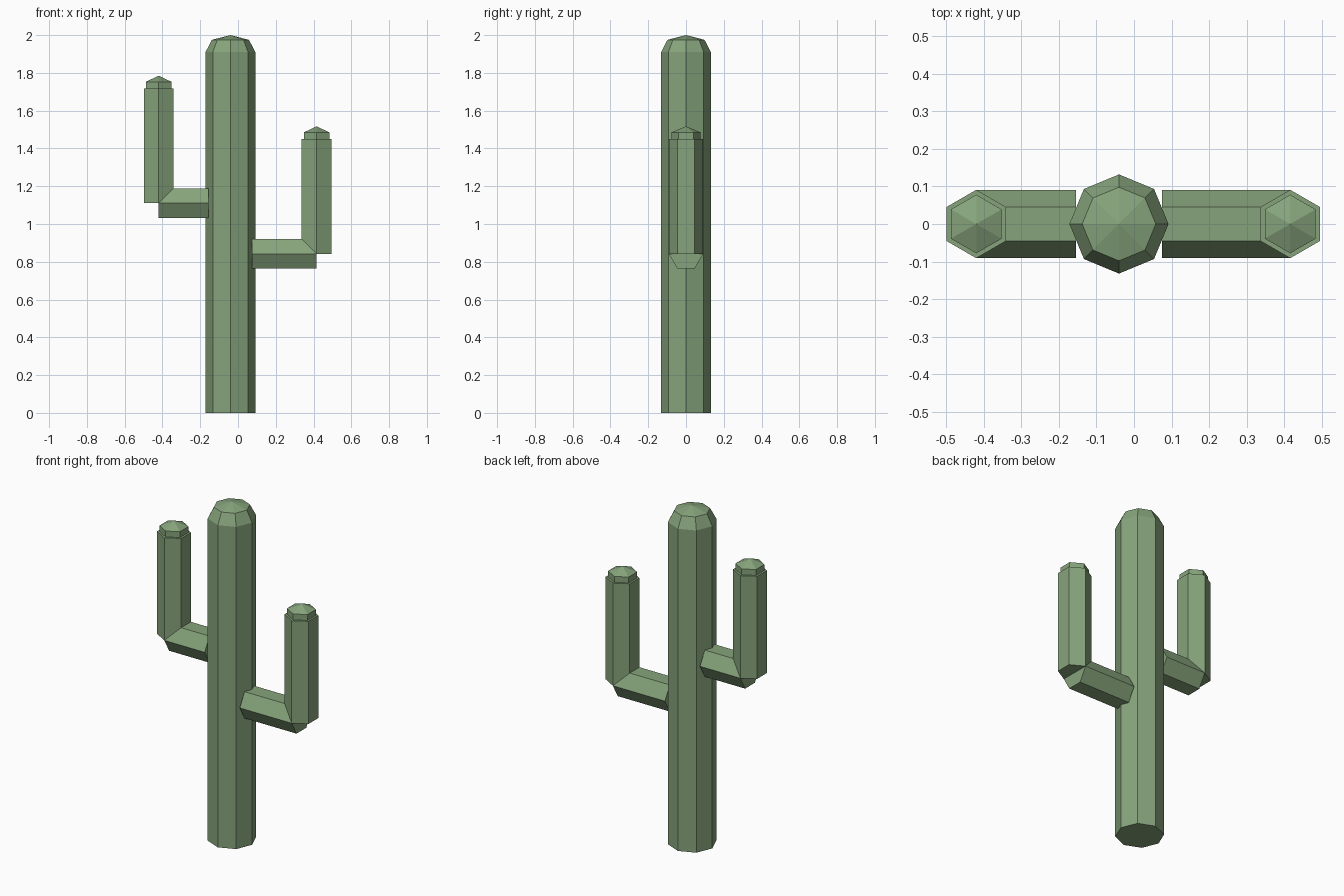
import bpy, bmesh
from math import cos, sin, pi
from mathutils import Matrix

if "Cube" in bpy.data.objects:
    bpy.data.objects.remove(bpy.data.objects["Cube"])

green = bpy.data.materials.new("cactus_green")
green.diffuse_color = (0.24, 0.37, 0.20, 1)
green.use_nodes = True
green.node_tree.nodes["Principled BSDF"].inputs["Base Color"].default_value = green.diffuse_color


def stem(name, sides, rings, loc, tip=None, tilt=0.0):
    """Flat-faced prism through (radius, height) rings, with an optional pointed tip."""
    bm = bmesh.new()
    loops = [[bm.verts.new((r * cos(pi / 2 + 2 * pi * k / sides),
                            r * sin(pi / 2 + 2 * pi * k / sides), z))
              for k in range(sides)] for r, z in rings]
    pairs = [(k, (k + 1) % sides) for k in range(sides)]
    for low, high in zip(loops, loops[1:]):
        for a, b in pairs:
            bm.faces.new((low[a], low[b], high[b], high[a]))
    bm.faces.new(loops[0][::-1])
    if tip is None:
        bm.faces.new(loops[-1])
    else:
        apex = bm.verts.new((0, 0, tip))
        for a, b in pairs:
            bm.faces.new((loops[-1][a], loops[-1][b], apex))
    bm.transform(Matrix.Translation(loc) @ Matrix.Rotation(tilt, 4, 'Y'))
    bmesh.ops.recalc_face_normals(bm, faces=bm.faces[:])
    mesh = bpy.data.meshes.new(name)
    bm.to_mesh(mesh)
    bm.free()
    mesh.materials.append(green)
    obj = bpy.data.objects.new(name, mesh)
    bpy.context.collection.objects.link(obj)
    return obj


# Octagonal trunk with a rounded top
stem("trunk", 8, [(0.132, 0), (0.132, 1.91), (0.098, 1.975)], (-0.04, 0, 0), tip=2.0)

# Hexagonal arms: horizontal branch, upright and a narrower pointed cap
R = 0.091
for side, root, x, z, top in (("left", -0.155, -0.42, 1.11, 1.718),
                              ("right", 0.075, 0.416, 0.842, 1.45)):
    direction = 1 if x > root else -1
    stem(side + "_branch", 6, [(R, 0), (R, abs(x - root))], (root, 0, z),
         tilt=direction * pi / 2)
    stem(side + "_upright", 6, [(R, z), (R, top)], (x, 0, 0))
    stem(side + "_cap", 6, [(0.078, top - 0.03), (0.078, top + 0.035)], (x, 0, 0),
         tip=top + 0.067)
